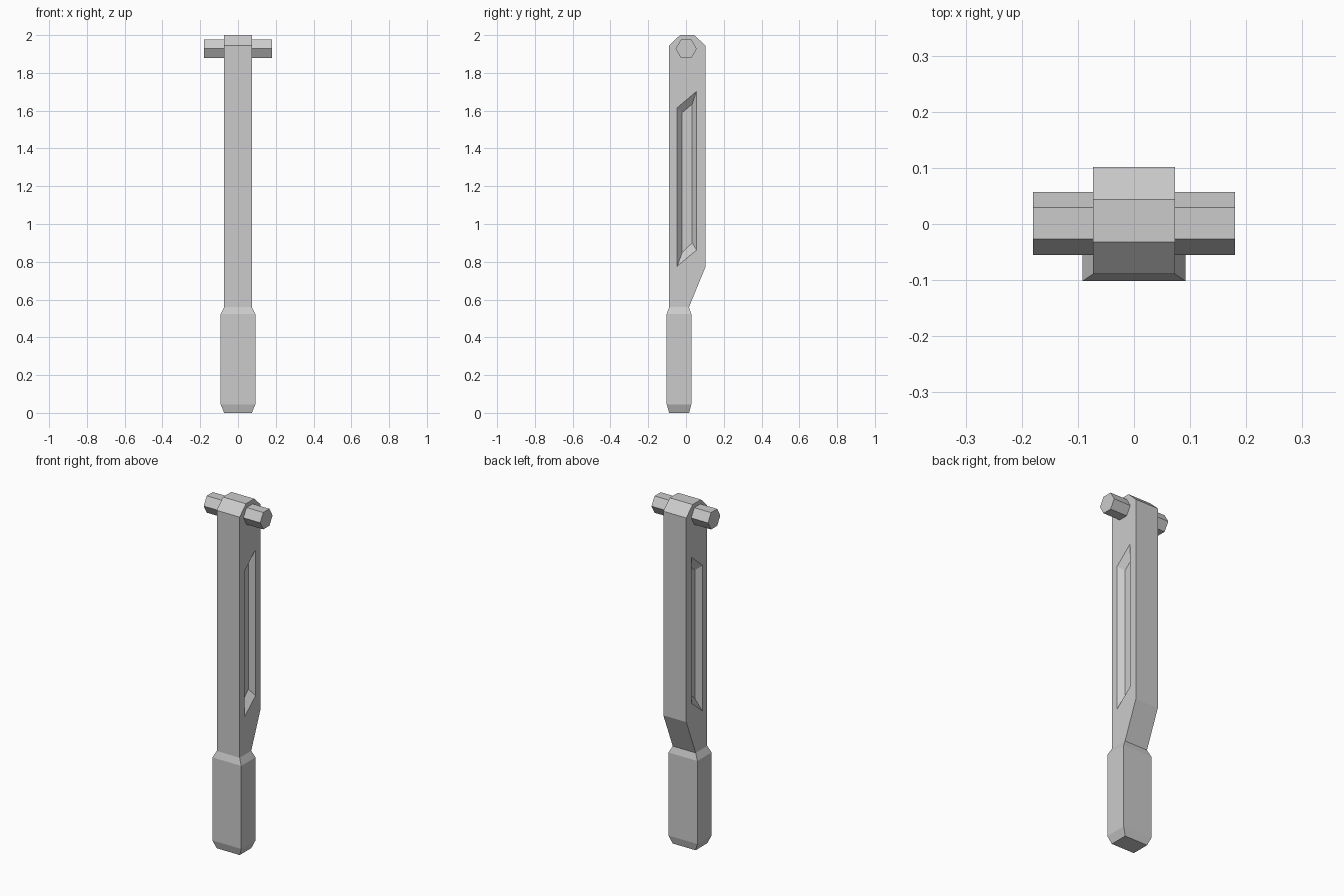
import bpy, bmesh
from math import cos, sin, radians
from mathutils import Vector

if "Cube" in bpy.data.objects:
    bpy.data.objects.remove(bpy.data.objects["Cube"])


def loft(name, rings):
    """Closed solid through matching rings of points."""
    bm = bmesh.new()
    loops = [[bm.verts.new(p) for p in ring] for ring in rings]
    n = len(loops[0])
    for a, b in zip(loops, loops[1:]):
        for i in range(n):
            j = (i + 1) % n
            bm.faces.new((a[i], a[j], b[j], b[i]))
    bm.faces.new(loops[0])
    bm.faces.new(loops[-1])
    bmesh.ops.recalc_face_normals(bm, faces=bm.faces)
    mesh = bpy.data.meshes.new(name)
    bm.to_mesh(mesh)
    bm.free()
    obj = bpy.data.objects.new(name, mesh)
    bpy.context.collection.objects.link(obj)
    return obj


def section(x, profile):
    """Place a (y, z) profile at a given x."""
    return [Vector((x, y, z)) for y, z in profile]


W = 0.073        # half thickness of the arm
DEPTH = 0.03     # depth of the side recesses

# Arm: side profile with chamfered top and sloping neck
arm_profile = [(-0.089, 0.56), (-0.089, 1.945), (-0.032, 2.0), (0.044, 2.0),
               (0.102, 1.945), (0.102, 0.77), (0.016, 0.56)]
arm = loft("lever_arm", [section(-W, arm_profile), section(W, arm_profile)])

# Slanted recess with bevelled walls, cut into both sides
outer = [(-0.047, 0.775), (-0.047, 1.615), (0.056, 1.703), (0.056, 0.862)]
inner = [(-0.020, 0.850), (-0.020, 1.590), (0.033, 1.635), (0.033, 0.900)]
for side in (-1, 1):
    floor = section(side * (W - DEPTH), inner)
    rim = section(side * W, outer)
    above = [f.lerp(r, 1.3) for f, r in zip(floor, rim)]
    cutter = loft("recess_cutter", [floor, above])
    cutter.hide_render = True
    mod = arm.modifiers.new("recess", 'BOOLEAN')
    mod.operation = 'DIFFERENCE'
    mod.solver = 'EXACT'
    mod.object = cutter
    bpy.context.view_layer.objects.active = arm
    bpy.ops.object.modifier_apply(modifier=mod.name)
    bpy.data.objects.remove(cutter)

# Handle grip: block with chamfered ends (z, half width, front y, back y)
grip_levels = [(0.0, 0.073, -0.089, 0.017), (0.045, 0.092, -0.102, 0.028),
               (0.523, 0.092, -0.102, 0.028), (0.56, 0.073, -0.089, 0.016)]
loft("grip", [[(-w, f, z), (w, f, z), (w, b, z), (-w, b, z)]
              for z, w, f, b in grip_levels])

# Hexagonal pivot pin through the head
hexagon = [(0.001 + 0.056 * cos(radians(60 * i)),
            1.928 + 0.056 * sin(radians(60 * i))) for i in range(6)]
loft("pivot_pin", [section(-0.18, hexagon), section(0.18, hexagon)])
